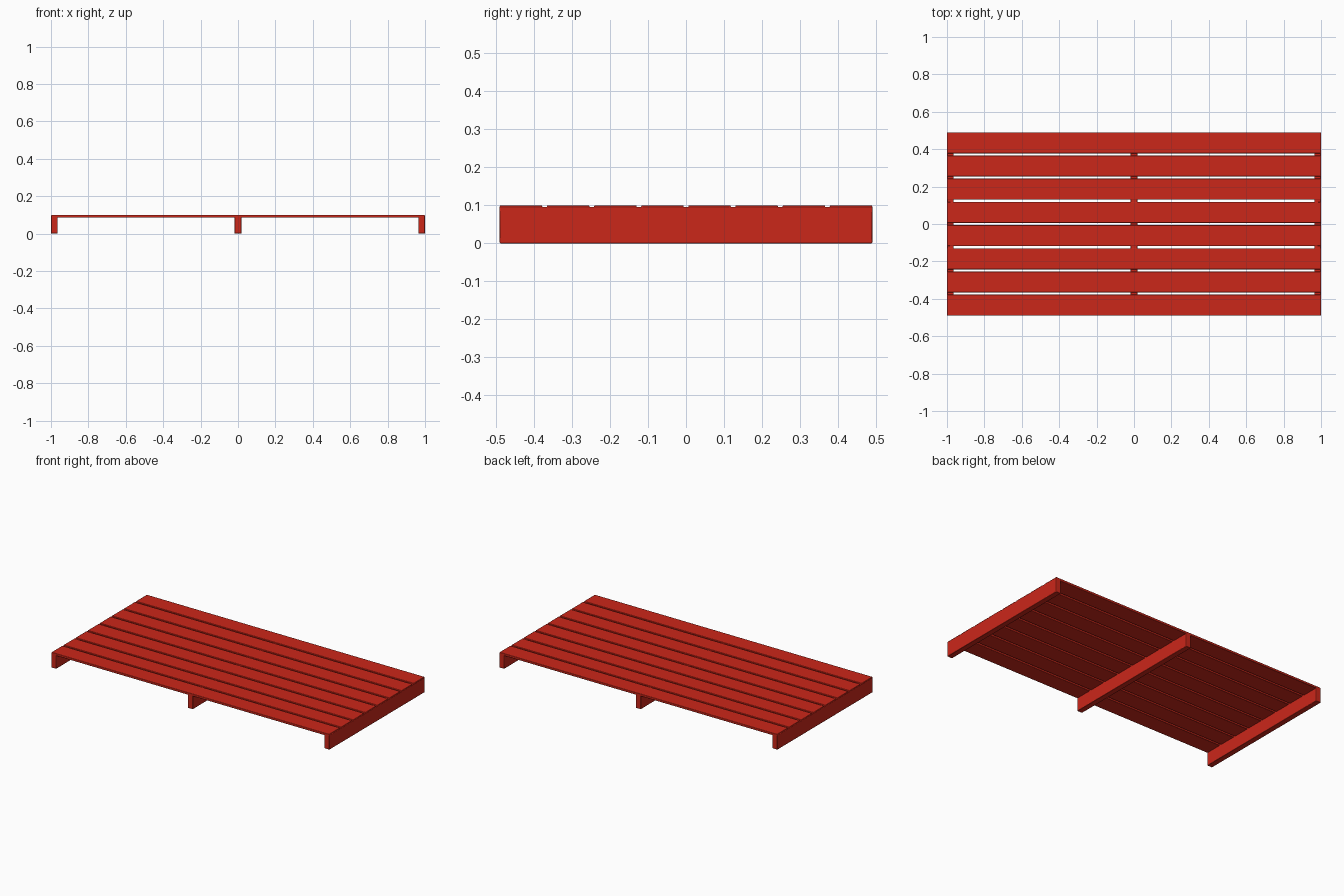
import bpy

if "Cube" in bpy.data.objects:
    bpy.data.objects.remove(bpy.data.objects["Cube"])

red = bpy.data.materials.new("red_paint")
red.diffuse_color = (0.6, 0.02, 0.01, 1)
red.use_nodes = True
red.node_tree.nodes["Principled BSDF"].inputs["Base Color"].default_value = red.diffuse_color


def board(name, centre, size):
    """Softly bevelled box-shaped board."""
    bpy.ops.mesh.primitive_cube_add(size=1, location=centre)
    ob = bpy.context.object
    ob.name = name
    ob.scale = size
    bpy.ops.object.transform_apply(location=False, rotation=False, scale=True)
    bev = ob.modifiers.new("soft_edges", "BEVEL")
    bev.width = 0.003
    bev.segments = 2
    ob.data.materials.append(red)
    bpy.ops.object.shade_smooth_by_angle()
    return ob


# Eight long deck slats with narrow gaps
pitch, slat_width = 0.124, 0.112
for i in range(8):
    y = (i - 3.5) * pitch
    board(f"deck_slat_{i + 1}", (0, y, 0.0925), (1.996, slat_width, 0.015))

# Three cross bearers underneath, visible through the gaps
bearer_width, bearer_top = 0.036, 0.096
for name, x in (("left_bearer", -0.982), ("middle_bearer", 0), ("right_bearer", 0.982)):
    board(name, (x, 0, bearer_top / 2), (bearer_width, 0.98, bearer_top))
